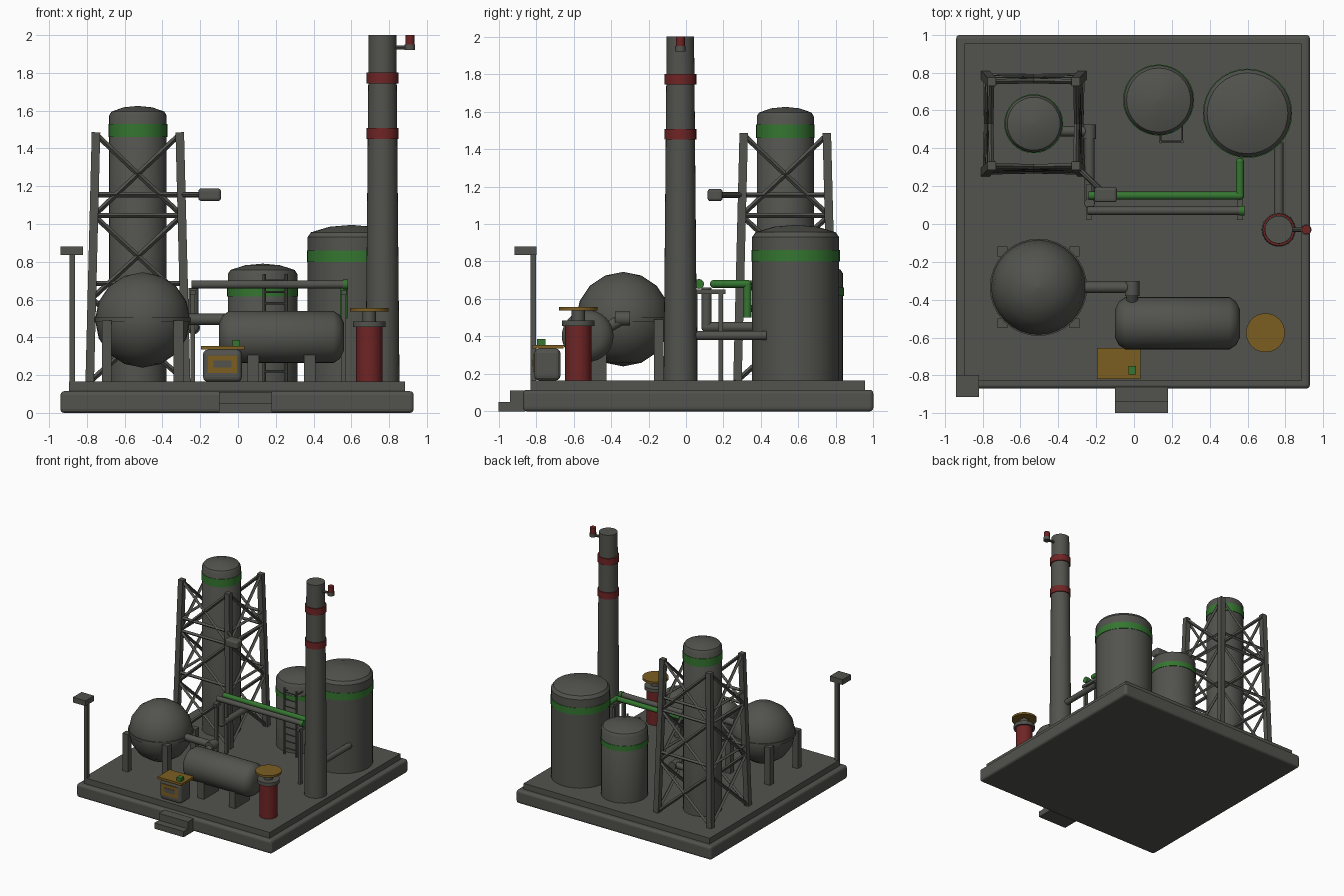
import bpy, math
from mathutils import Vector

cube = bpy.data.objects.get("Cube")
if cube:
    bpy.data.objects.remove(cube, do_unlink=True)


def material(name, rgb):
    m = bpy.data.materials.new(name)
    m.use_nodes = True
    m.diffuse_color = (*rgb, 1)
    m.node_tree.nodes["Principled BSDF"].inputs["Base Color"].default_value = (*rgb, 1)
    return m


GREY = material("warm grey", (0.085, 0.085, 0.075))
RED = material("dark red", (0.16, 0.018, 0.018))
GREEN = material("green", (0.035, 0.18, 0.03))
OCHRE = material("ochre", (0.2, 0.11, 0.015))


def finish(name, mat, smooth=False):
    ob = bpy.context.object
    ob.name = name
    ob.data.materials.append(mat)
    if smooth:
        bpy.ops.object.shade_smooth_by_angle(angle=math.radians(35))
    return ob


def box(name, x, y, z, mat=GREY, bevel=0):
    """Box from three (low, high) ranges."""
    ranges = (x, y, z)
    bpy.ops.mesh.primitive_cube_add(size=1, location=[sum(r) / 2 for r in ranges])
    bpy.context.object.scale = [r[1] - r[0] for r in ranges]
    bpy.ops.object.transform_apply(location=False, rotation=False)
    ob = finish(name, mat)
    if bevel:
        mod = ob.modifiers.new("soft edges", "BEVEL")
        mod.width, mod.segments = bevel, 3
    return ob


def rod(name, a, b, r, mat=GREY, r2=None, sides=20):
    """Round or square bar between two points."""
    a, b = Vector(a), Vector(b)
    d = b - a
    bpy.ops.mesh.primitive_cone_add(vertices=sides, radius1=r, radius2=r if r2 is None else r2,
                                    depth=d.length, location=(a + b) / 2)
    bpy.context.object.rotation_euler = d.to_track_quat("Z", "Y").to_euler()
    return finish(name, mat, sides > 4)


def lathe(name, centre, profile, mat=GREY, sides=32, axis="Z"):
    """Revolve (radius, height) points, with closed ends."""
    verts, faces = [], []
    for r, h in profile:
        for i in range(sides):
            t = math.tau * i / sides
            verts.append((r * math.cos(t), r * math.sin(t), h))
    for k in range(len(profile) - 1):
        for i in range(sides):
            j = (i + 1) % sides
            faces.append((k * sides + i, k * sides + j, (k + 1) * sides + j, (k + 1) * sides + i))
    faces.append(tuple(reversed(range(sides))))
    faces.append(tuple(range(len(verts) - sides, len(verts))))
    me = bpy.data.meshes.new(name)
    me.from_pydata(verts, [], faces)
    ob = bpy.data.objects.new(name, me)
    bpy.context.collection.objects.link(ob)
    bpy.ops.object.select_all(action="DESELECT")
    bpy.context.view_layer.objects.active = ob
    ob.select_set(True)
    ob.location = centre
    if axis == "X":
        ob.rotation_euler.y = math.pi / 2
    return finish(name, mat, True)


def pipe(name, points, r, mat=GREY):
    """Straight runs joined by round elbows."""
    for a, b in zip(points, points[1:]):
        rod(name, a, b, r, mat)
    for p in points[1:-1]:
        bpy.ops.mesh.primitive_uv_sphere_add(segments=16, ring_count=8, radius=r * 1.05, location=p)
        finish(name + "_elbow", mat, True)


FLOOR = 0.165

# Plinth and steps
box("plinth", (-0.94, 0.93), (-0.87, 1.0), (0, 0.115), bevel=0.02)
box("plinth_deck", (-0.895, 0.885), (-0.83, 0.955), (0.11, FLOOR))
box("lower_step", (-0.10, 0.18), (-1.0, -0.86), (0, 0.05))
box("upper_step", (-0.10, 0.18), (-0.94, -0.86), (0.05, 0.11))


# Upright tanks with domed tops and painted bands
def tank(name, x, y, r, shoulder, top, band):
    rise = top - shoulder
    lathe(name, (x, y, 0), [(r, FLOOR), (r, shoulder), (r * 0.92, shoulder + rise * 0.4),
                            (r * 0.5, shoulder + rise * 0.85), (r * 0.01, top)])
    lathe(name + "_band", (x, y, 0), [(r + 0.004, band[0]), (r + 0.004, band[1])], GREEN)


tank("column", -0.53, 0.53, 0.152, 1.575, 1.625, (1.46, 1.53))
tank("small_tank", 0.13, 0.655, 0.184, 0.735, 0.79, (0.615, 0.66))
tank("large_tank", 0.60, 0.585, 0.232, 0.93, 0.995, (0.80, 0.86))

# Ladder on the small tank
for x in (0.14, 0.255):
    rod("ladder_rail", (x, 0.435, FLOOR), (x, 0.435, 0.735), 0.009, sides=8)
for i in range(9):
    z = 0.22 + i * 0.06
    rod("ladder_rung", (0.14, 0.435, z), (0.255, 0.435, z), 0.006, sides=6)
for x in (0.14, 0.255):
    rod("ladder_bracket", (x, 0.435, 0.70), (x, 0.52, 0.70), 0.006, sides=6)


# Tapering lattice frame around the column
def corner(i, z):
    half = 0.255 - 0.033 * (z - FLOOR) / 1.31
    sx, sy = ((-1, -1), (1, -1), (1, 1), (-1, 1))[i % 4]
    return (-0.53 + sx * half, 0.53 + sy * half, z)


levels = (FLOOR, 0.605, 1.045, 1.475)
for i in range(4):
    rod("frame_leg", corner(i, FLOOR), corner(i, 1.485), 0.032, sides=4)
    for z in (0.685, 1.045, 1.155):
        rod("frame_ring", corner(i, z), corner(i + 1, z), 0.014, sides=4)
    for lo, hi in zip(levels, levels[1:]):
        rod("frame_brace", corner(i, lo), corner(i + 1, hi), 0.014, sides=4)
        rod("frame_brace", corner(i + 1, lo), corner(i, hi), 0.014, sides=4)
rod("lamp_arm", corner(1, 1.155), (-0.15, 0.155, 1.155), 0.015, sides=8)
box("frame_lamp", (-0.21, -0.09), (0.115, 0.195), (1.122, 1.188), bevel=0.015)

# Spherical tank on four posts
SX, SY, SZ = -0.505, -0.335, 0.492
lathe("sphere_tank", (SX, SY, SZ),
      [(max(0.002, 0.252 * math.sin(math.pi * k / 8)), -0.252 * math.cos(math.pi * k / 8))
       for k in range(9)])
lathe("sphere_girdle", (SX, SY, SZ), [(0.257, -0.012), (0.257, 0.012)])
for sx in (-1, 1):
    for sy in (-1, 1):
        x, y = SX + sx * 0.19, SY + sy * 0.19
        box("sphere_post", (x - 0.026, x + 0.026), (y - 0.026, y + 0.026), (FLOOR, 0.49))

# Lying tank on saddles, with its feed pipe
lathe("lying_tank", (0.23, -0.525, 0.402),
      [(0.075, -0.33), (0.115, -0.31), (0.138, -0.275), (0.138, 0.275), (0.115, 0.31), (0.075, 0.33)],
      axis="X")
for x in (0.08, 0.38):
    box("tank_saddle", (x - 0.03, x + 0.03), (-0.625, -0.425), (FLOOR, 0.31))
pipe("feed_pipe", [(-0.28, SY, 0.495), (-0.01, SY, 0.495), (-0.01, -0.45, 0.43)], 0.03)
rod("feed_joint", (-0.01, -0.30, 0.495), (-0.01, -0.38, 0.495), 0.038)

# Chimney with red bands and a beacon
CX, CY = 0.765, -0.03
rod("chimney", (CX, CY, FLOOR), (CX, CY, 2.0), 0.09, r2=0.073, sides=32)
for z in (1.45, 1.745):
    rod("chimney_band", (CX, CY, z), (CX, CY, z + 0.057), 0.085, RED, sides=32)
rod("beacon_arm", (0.82, CY, 1.935), (0.91, CY, 1.935), 0.011, sides=8)
rod("beacon_base", (0.91, CY, 1.922), (0.91, CY, 1.95), 0.028)
rod("beacon", (0.91, CY, 1.95), (0.91, CY, 2.0), 0.024, RED)
rod("flue_pipe", (CX, CY, 0.405), (CX, 0.43, 0.405), 0.025)

# Pipe rack between column and large tank
pipe("column_pipe", [(-0.45, 0.49, 0.45), (-0.235, 0.49, 0.45), (-0.235, 0.11, 0.45),
                     (-0.235, 0.11, 0.66)], 0.027)
rod("column_pipe_flange", (-0.235, 0.45, 0.45), (-0.235, 0.525, 0.45), 0.034)
rod("grey_pipe", (-0.245, 0.07, 0.68), (0.56, 0.07, 0.68), 0.022)
rod("grey_pipe_cap", (0.555, 0.07, 0.68), (0.583, 0.07, 0.68), 0.026, GREEN)
pipe("green_pipe", [(-0.24, 0.15, 0.68), (0.56, 0.15, 0.68), (0.56, 0.328, 0.68),
                    (0.56, 0.328, 0.50)], 0.021, GREEN)
for x in (-0.24, 0.56):
    for y in (0.05, 0.185):
        box("rack_post", (x - 0.012, x + 0.012), (y - 0.012, y + 0.012), (FLOOR, 0.65))
    box("rack_beam", (x - 0.015, x + 0.015), (0.02, 0.21), (0.625, 0.65))

# Control kiosk
box("kiosk", (-0.185, 0.02), (-0.81, -0.67), (FLOOR, 0.335), bevel=0.025)
box("kiosk_roof", (-0.195, 0.035), (-0.82, -0.655), (0.335, 0.355), OCHRE)
box("kiosk_panel", (-0.16, -0.005), (-0.816, -0.809), (0.21, 0.305), OCHRE)
box("kiosk_window", (-0.13, -0.035), (-0.819, -0.815), (0.24, 0.277))
box("kiosk_light", (-0.03, 0.01), (-0.795, -0.75), (0.355, 0.385), GREEN)

# Red hydrant post
PX, PY = 0.695, -0.575
for name, r, lo, hi, mat in (("hydrant", 0.07, FLOOR, 0.455, RED),
                             ("hydrant_collar", 0.087, 0.455, 0.485, GREY),
                             ("hydrant_neck", 0.035, 0.485, 0.54, GREY),
                             ("hydrant_cap", 0.103, 0.538, 0.556, OCHRE)):
    rod(name, (PX, PY, lo), (PX, PY, hi), r, mat, sides=32)

# Corner floodlight
box("floodlight_post", (-0.893, -0.863), (-0.83, -0.80), (FLOOR, 0.84))
box("floodlight_head", (-0.94, -0.82), (-0.915, -0.797), (0.835, 0.88))
